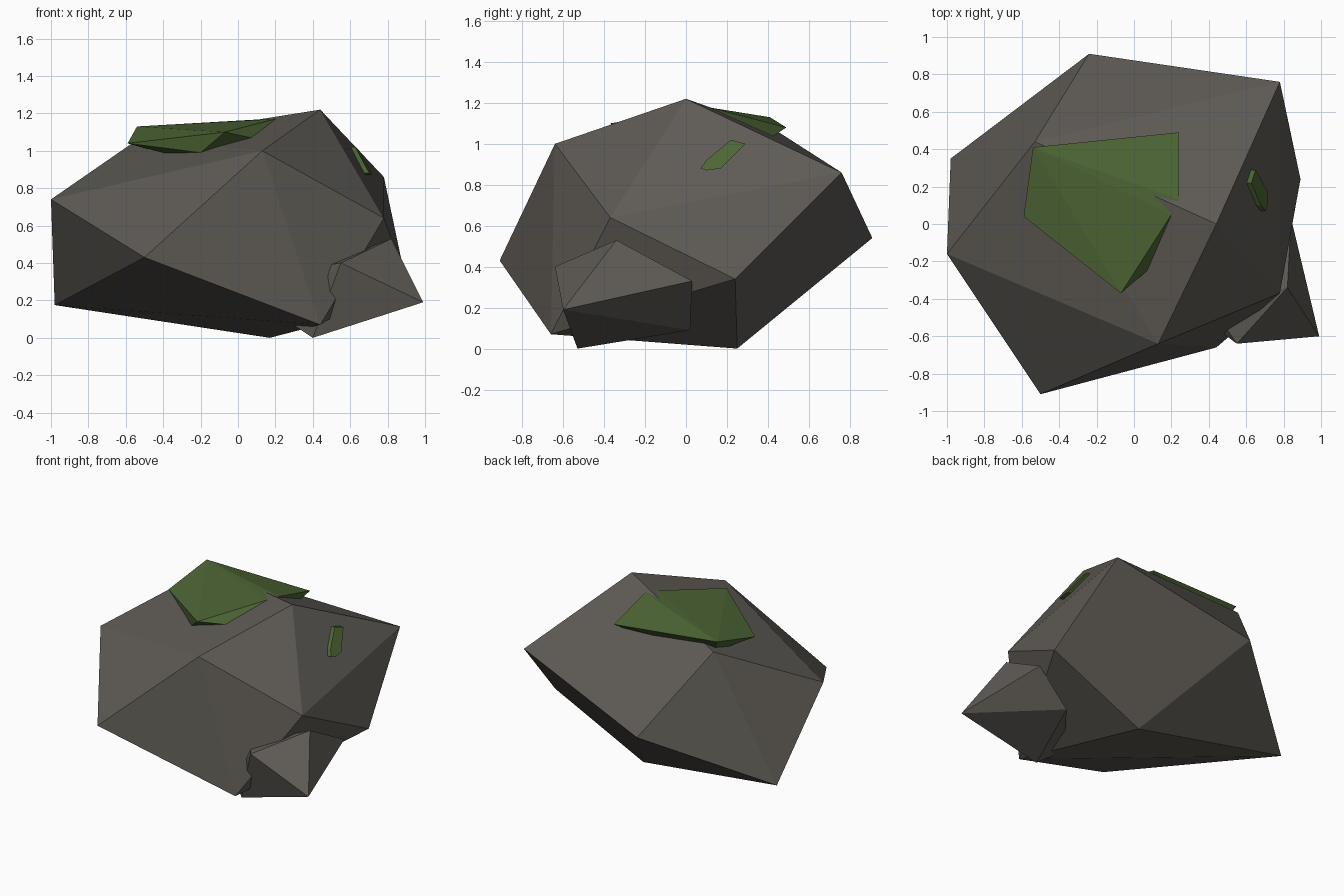
import bpy, bmesh


def material(name, rgb):
    m = bpy.data.materials.new(name)
    m.diffuse_color = (*rgb, 1)
    return m


def hull(name, points, mat):
    """Flat-faceted chunk spanned by its corner points."""
    bm = bmesh.new()
    for p in points:
        bm.verts.new(p)
    res = bmesh.ops.convex_hull(bm, input=bm.verts)
    loose = [v for v in bm.verts if not v.link_faces]
    bmesh.ops.delete(bm, geom=loose, context='VERTS')
    bmesh.ops.recalc_face_normals(bm, faces=bm.faces)
    mesh = bpy.data.meshes.new(name)
    bm.to_mesh(mesh)
    bm.free()
    mesh.materials.append(mat)
    obj = bpy.data.objects.new(name, mesh)
    bpy.context.collection.objects.link(obj)
    return obj


stone = material("grey_stone", (0.112, 0.103, 0.090))
moss = material("green_moss", (0.075, 0.130, 0.035))

# Main boulder: a distorted twenty-sided block
hull("boulder", [
    (0.44, 0.00, 1.22), (0.13, -0.64, 1.00), (-0.53, 0.44, 1.065),
    (0.78, 0.76, 0.86), (0.78, -0.37, 0.64), (-1.00, -0.16, 0.74),
    (-0.50, -0.91, 0.43), (-0.98, 0.35, 0.175), (-0.24, 0.91, 0.54),
    (0.89, 0.24, 0.34), (0.44, -0.66, 0.07), (0.17, 0.25, 0.00)], stone)

# Small stone leaning into the front right corner
hull("side_stone", [
    (0.99, -0.60, 0.19), (0.82, -0.34, 0.53), (0.55, -0.64, 0.40),
    (0.40, -0.53, 0.00), (0.84, 0.03, 0.33), (0.60, 0.02, 0.09),
    (0.25, -0.42, 0.10), (0.42, -0.45, 0.38)], stone)

# Moss cap on top: upper rim, then the underside sunk into the boulder
hull("moss_cap", [
    (-0.54, 0.41, 1.13), (-0.59, 0.04, 1.04), (-0.07, -0.37, 1.10),
    (0.20, 0.05, 1.17), (0.24, 0.13, 1.175), (0.24, 0.49, 1.08),
    (-0.36, -0.04, 0.98), (-0.20, -0.25, 0.99), (0.07, -0.25, 1.07),
    (-0.45, 0.33, 1.00), (0.20, 0.40, 1.02)], moss)

# Moss sliver on the right slope, following the slope's plane
outline = [(0.07, 0.88), (0.10, 0.92), (0.22, 1.02),
           (0.29, 1.00), (0.17, 0.88), (0.10, 0.87)]
sliver = []
for y, z in outline:
    x = 0.44 + 0.133 * y - 0.682 * (z - 1.22)
    sliver += [(x - 0.03, y, z), (x + 0.022, y, z)]
hull("moss_sliver", sliver, moss)
